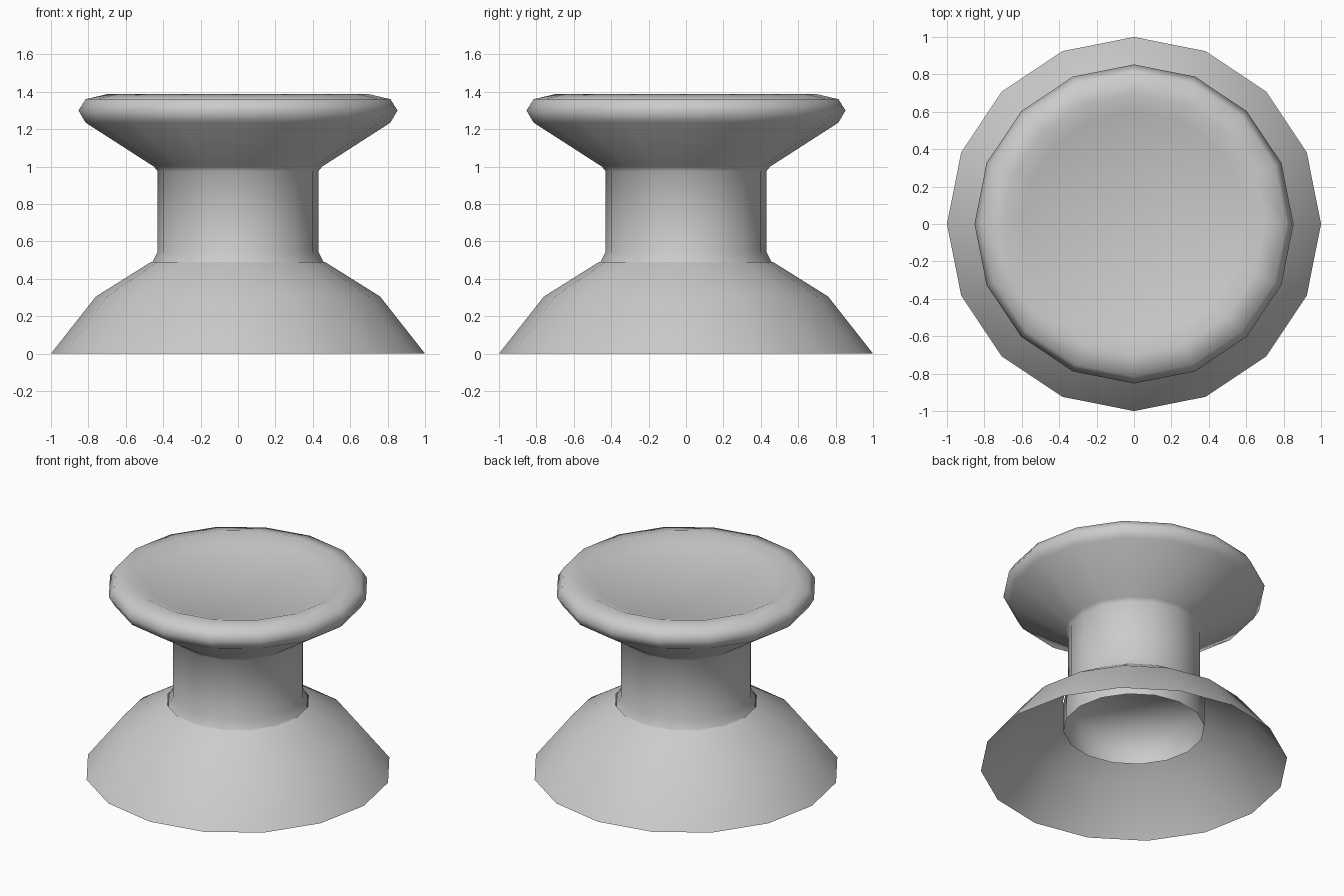
import bpy
from math import cos, sin, tau

if "Cube" in bpy.data.objects:
    bpy.data.objects.remove(bpy.data.objects["Cube"])

SIDES = 16


def lathe(name, profile):
    """Revolve (radius, z) points, listed bottom to top; radius 0 closes to a point."""
    verts, faces, rings = [], [], []
    for r, z in profile:
        start = len(verts)
        count = SIDES if r else 1
        for i in range(count):
            a = tau * i / SIDES
            verts.append((r * cos(a), r * sin(a), z))
        rings.append([start + i % count for i in range(SIDES)])
    for low, high in zip(rings, rings[1:]):
        for i in range(SIDES):
            j = (i + 1) % SIDES
            face = (low[i], low[j], high[j], high[i])
            faces.append(tuple(dict.fromkeys(face)))
    mesh = bpy.data.meshes.new(name)
    mesh.from_pydata(verts, [], faces)
    mesh.update()
    mesh.shade_smooth()
    obj = bpy.data.objects.new(name, mesh)
    bpy.context.collection.objects.link(obj)
    return obj


# Open, hollow flared skirt at the bottom
lathe("base_skirt", [(1.0, 0), (0.76, 0.305), (0.465, 0.49)])

# Open collar hanging inside the skirt, closed off by a plate
lathe("inner_collar", [(0.46, 0.265), (0.46, 0.485), (0, 0.485)])

# Stem flaring into the rounded rim and the shallow recessed top
lathe("stem_and_cap", [
    (0.46, 0.485), (0.43, 0.545), (0.43, 0.975), (0.45, 1.0),
    (0.815, 1.235), (0.853, 1.30), (0.815, 1.36), (0.70, 1.387),
    (0.60, 1.345), (0, 1.325),
])
